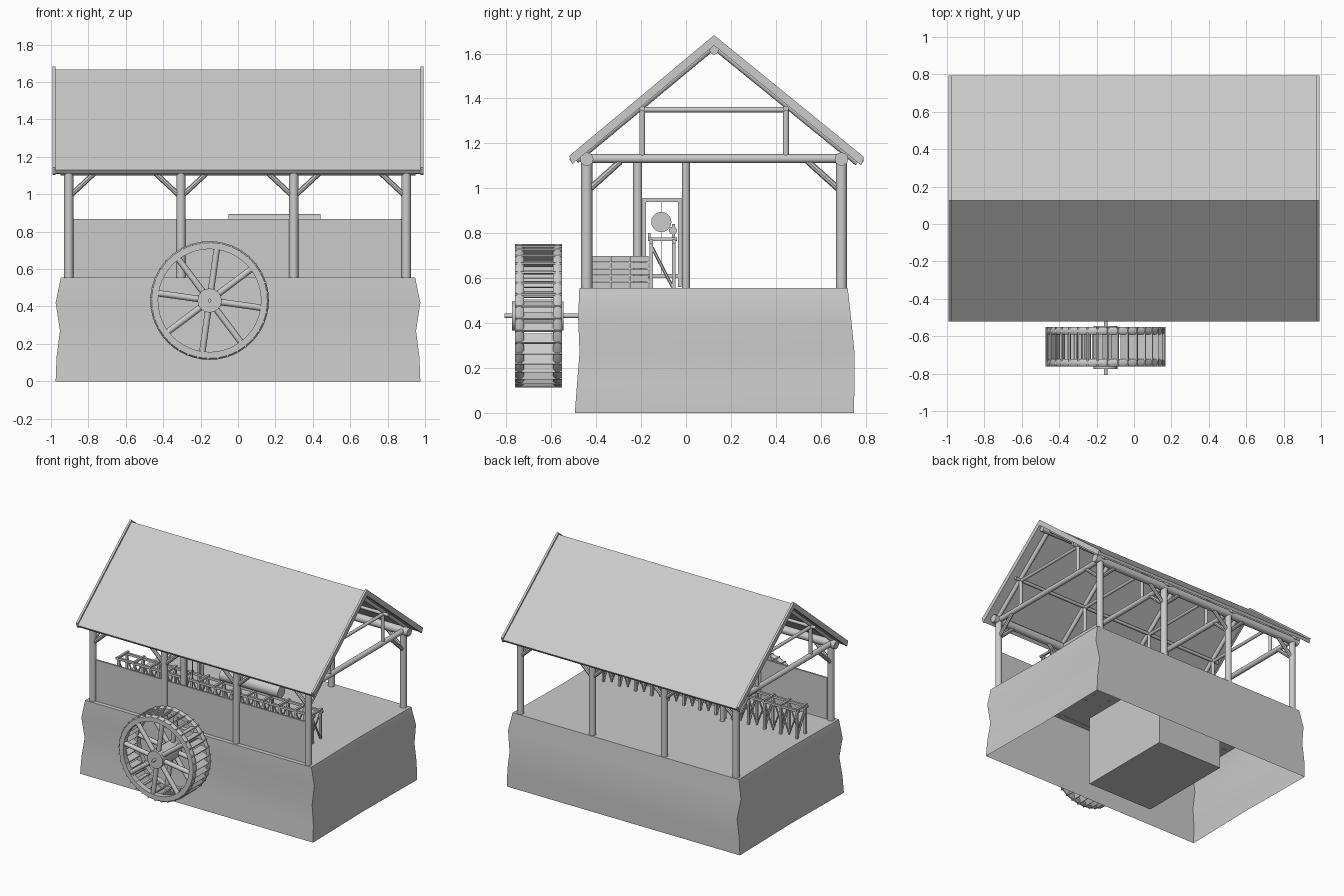
import bpy, bmesh, math
from mathutils import Vector, Matrix

if "Cube" in bpy.data.objects:
    bpy.data.objects.remove(bpy.data.objects["Cube"])

grey = bpy.data.materials.new("plain grey")
grey.diffuse_color = (0.6, 0.6, 0.6, 1)
grey.use_nodes = True
grey.node_tree.nodes["Principled BSDF"].inputs["Base Color"].default_value = grey.diffuse_color


def finish(name, bm, smooth=True):
    bmesh.ops.recalc_face_normals(bm, faces=bm.faces)
    me = bpy.data.meshes.new(name)
    bm.to_mesh(me)
    bm.free()
    ob = bpy.data.objects.new(name, me)
    me.materials.append(grey)
    bpy.context.collection.objects.link(ob)
    if smooth:
        bpy.ops.object.select_all(action='DESELECT')
        ob.select_set(True)
        bpy.context.view_layer.objects.active = ob
        bpy.ops.object.shade_smooth_by_angle(angle=math.radians(40))
    return ob


def pole(bm, p, q, r, n=12):
    p, q = Vector(p), Vector(q)
    d = q - p
    m = Matrix.Translation((p + q) / 2) @ d.to_track_quat('Z', 'Y').to_matrix().to_4x4()
    bmesh.ops.create_cone(bm, cap_ends=True, segments=n, radius1=r, radius2=r,
                          depth=d.length, matrix=m)


def box(bm, lo, hi, rot=None):
    lo, hi = Vector(lo), Vector(hi)
    m = Matrix.Translation((lo + hi) / 2) @ Matrix.Diagonal((*(hi - lo), 1))
    bmesh.ops.create_cube(bm, size=1, matrix=rot @ m if rot else m)


def prism_x(bm, pts, x0, x1):
    a = [bm.verts.new((x0, y, z)) for y, z in pts]
    b = [bm.verts.new((x1, y, z)) for y, z in pts]
    bm.faces.new(a)
    bm.faces.new(b)
    for i in range(len(pts)):
        j = (i + 1) % len(pts)
        bm.faces.new((a[i], a[j], b[j], b[i]))


# stone base: uneven skirt, open underneath, closed by the floor
bm = bmesh.new()
rings = []
for z, ex, f, b in [(0, .975, -.495, .748), (.13, .97, -.485, .75), (.27, .952, -.474, .75),
                    (.42, .975, -.48, .735), (.555, .947, -.475, .72)]:
    my = (f + b) / 2
    rings.append([bm.verts.new((x, y, z)) for x, y in [
        (-ex, f), (0, f), (ex, f), (ex - .01, my), (ex, b), (0, b), (-ex, b), (-ex + .01, my)]])
for lo, hi in zip(rings, rings[1:]):
    for i in range(8):
        j = (i + 1) % 8
        bm.faces.new((lo[i], lo[j], hi[j], hi[i]))
bm.faces.new(rings[-1])
finish("stone_base", bm)

# wheel pit hanging below the floor
bm = bmesh.new()
box(bm, (-.43, -.33, .005), (.14, .45, .55))
finish("wheel_pit", bm)

# front parapet between the posts
bm = bmesh.new()
box(bm, (-.88, -.443, .55), (.89, -.43, .867))
finish("front_parapet", bm)

# posts, plates, ties and braces
YF, YB, YM = -.442, .692, .125
XS = (-.905, -.305, .298, .9)
bm = bmesh.new()
for x in XS:
    for y, s in ((YF, 1), (YB, -1)):
        pole(bm, (x, y, .55), (x, y, 1.13), .025)
        pole(bm, (x, y, .985), (x, y + s * .15, 1.12), .014, 8)
        for d in (-1, 1):
            if abs(x + d * .14) < .95:
                pole(bm, (x, y, .985), (x + d * .145, y, 1.12), .014, 8)
    pole(bm, (x, YF, 1.132), (x, YB, 1.132), .02)
finish("posts_and_braces", bm)
bm = bmesh.new()
for y in (YF, YB):
    pole(bm, (-.95, y, 1.13), (.95, y, 1.13), .03)
finish("wall_plates", bm)

# roof trusses
bm = bmesh.new()
for x in XS:
    pole(bm, (x, -.49, 1.125), (x, YM, 1.635), .016)
    pole(bm, (x, .765, 1.115), (x, YM, 1.635), .016)
    pole(bm, (x, -.2, 1.35), (x, .45, 1.35), .012)
    for y in (-.195, .445):
        pole(bm, (x, y, 1.13), (x, y, 1.35), .013)
pole(bm, (-.97, YM, 1.615), (.97, YM, 1.615), .02)
for y in (-.195, .445):
    pole(bm, (-.95, y, 1.355), (.95, y, 1.355), .012)
finish("roof_trusses", bm)


# roof covering and gable boards
def gable(t, lift):
    return [(-.52, 1.13 + lift), (YM, 1.668 + lift), (.793, 1.125 + lift),
            (.78, 1.125 + lift - t), (YM, 1.668 + lift - t * 1.25), (-.507, 1.13 + lift - t)]


bm = bmesh.new()
prism_x(bm, gable(.018, 0), -.98, .98)
finish("roof", bm)
bm = bmesh.new()
for s in (-1, 1):
    prism_x(bm, gable(.037, .014), s * .977, s * .993)
finish("gable_boards", bm)

# water wheel
CX, CZ, R = -.152, .432, .317
bm = bmesh.new()
N = 48
for y in (-.742, -.572):
    for rings_r, w in ((R, .02),):
        loops = []
        for i in range(N):
            a = math.tau * i / N
            loops.append([bm.verts.new((CX + r * math.cos(a), y + dy, CZ + r * math.sin(a)))
                          for r, dy in ((R - .042, -w), (R - .008, -w), (R, -w * .5), (R, w * .5),
                                        (R - .008, w), (R - .042, w))])
        for i in range(N):
            p, q = loops[i], loops[(i + 1) % N]
            for k in range(6):
                bm.faces.new((p[k], p[(k + 1) % 6], q[(k + 1) % 6], q[k]))
finish("wheel_rims", bm)
bm = bmesh.new()
for i in range(36):
    rot = Matrix.Translation((CX, 0, CZ)) @ Matrix.Rotation(math.tau * i / 36, 4, 'Y')
    tilt = rot @ Matrix.Translation((R - .02, 0, 0)) @ Matrix.Rotation(.6, 4, 'Y')
    box(bm, (-.025, -.762, -.004), (.025, -.552, .004), tilt)
finish("wheel_paddles", bm)
bm = bmesh.new()
for y in (-.742, -.572):
    for i in range(8):
        a = math.radians(82 + 45 * i)
        c, s = math.cos(a), math.sin(a)
        pole(bm, (CX + .03 * c, y, CZ + .03 * s), (CX + .295 * c, y, CZ + .295 * s), .017, 10)
finish("wheel_spokes", bm)
bm = bmesh.new()
pole(bm, (CX, -.775, CZ), (CX, -.545, CZ), .065, 16)
pole(bm, (CX, -.808, CZ), (CX, -.3, CZ), .01, 10)
finish("wheel_hub_and_axle", bm)

# log track on trestles
X0, X1 = -.91, .75
bm = bmesh.new()
for y in (-.155, -.055):
    box(bm, (X0, y - .008, .755), (X1, y + .008, .772))
n = 13
for i in range(n):
    x = X0 + .02 + (X1 - X0 - .04) * i / (n - 1)
    for y in (-.155, -.055):
        box(bm, (x - .008, y - .008, .55), (x + .008, y + .008, .76))
        if i < n - 1:
            pole(bm, (x, y, .745), (x + .065, y, .57), .006, 6)
            pole(bm, (x + .13, y, .745), (x + .065, y, .57), .006, 6)
    box(bm, (x - .008, -.17, .765), (x + .008, -.04, .78))
    pole(bm, (x, -.15, .735), (x, -.06, .56), .007, 6)
finish("log_track", bm)

# log and clamps
bm = bmesh.new()
pole(bm, (-.05, -.11, .85), (.44, -.11, .85), .045, 20)
finish("log", bm)
bm = bmesh.new()
for x in (.0, .39):
    box(bm, (x - .01, -.062, .77), (x + .01, -.05, .84))
    pole(bm, (x - .012, -.058, .812), (x + .012, -.058, .812), .018, 10)
    box(bm, (x - .01, -.17, .77), (x + .01, -.158, .8))
finish("log_clamps", bm)

# saw frame with blade and its tall guide posts
bm = bmesh.new()
for y in (-.185, -.028):
    box(bm, (-.313, y - .008, .56), (-.297, y + .008, .957))
for z in (.61, .947):
    box(bm, (-.313, -.19, z - .009), (-.297, -.022, z + .009))
box(bm, (-.307, -.112, .61), (-.303, -.108, .95))
finish("saw_frame", bm)
bm = bmesh.new()
for y, r in ((-.215, .02), (0, .017)):
    pole(bm, (-.305, y, .55), (-.305, y, 1.13), r)
finish("saw_guide_posts", bm)

# stacked planks
bm = bmesh.new()
for i in range(5):
    z = .555 + .029 * i
    for k in range(3):
        y = -.42 + .085 * k
        box(bm, (-.2, y, z), (.5, y + .083, z + .027))
finish("plank_stack", bm)
